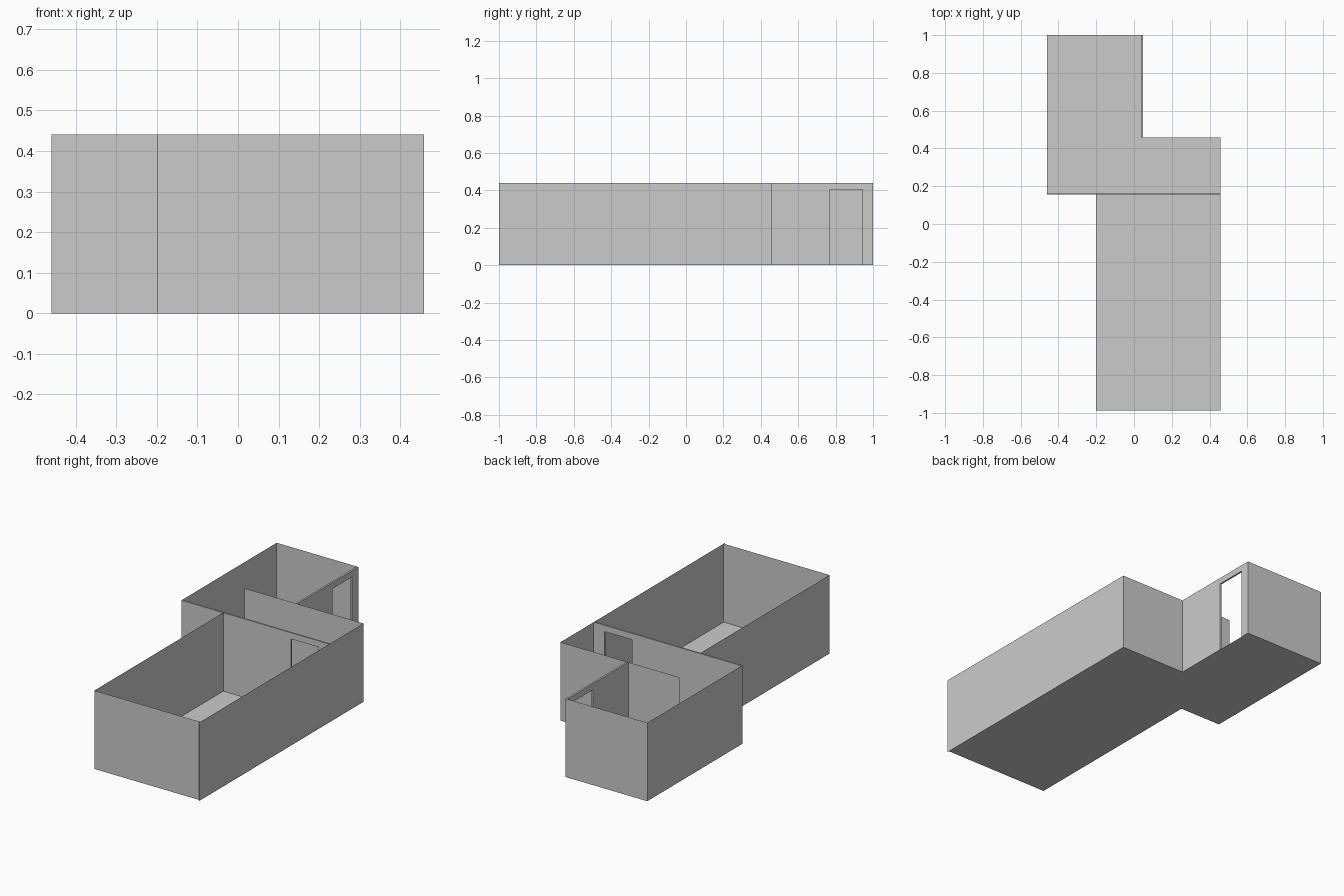
import bpy, bmesh
from mathutils import Vector

if "Cube" in bpy.data.objects:
    bpy.data.objects.remove(bpy.data.objects["Cube"])

H = 0.44        # wall height
DOOR_H = 0.405  # doorway height


def make_object(name, bm):
    mesh = bpy.data.meshes.new(name)
    bm.to_mesh(mesh)
    bm.free()
    obj = bpy.data.objects.new(name, mesh)
    bpy.context.collection.objects.link(obj)
    return obj


def polygon(name, points, extrude=None):
    """Flat polygon, optionally extruded into a solid."""
    bm = bmesh.new()
    face = bm.faces.new([bm.verts.new(p) for p in points])
    if extrude:
        ext = bmesh.ops.extrude_face_region(bm, geom=[face], use_keep_orig=True)
        moved = [v for v in ext["geom"] if isinstance(v, bmesh.types.BMVert)]
        bmesh.ops.translate(bm, verts=moved, vec=extrude)
        bmesh.ops.recalc_face_normals(bm, faces=bm.faces)
    return make_object(name, bm)


def wall(name, a, b):
    """Thin sheet wall between two plan points."""
    return polygon(name, [(*a, 0), (*b, 0), (*b, H), (*a, H)])


def door_wall(name, a, b, door, thickness):
    """Thick wall from a to b with a doorway between two distances along it."""
    a, b = Vector((*a, 0)), Vector((*b, 0))
    length, run = (b - a).length, (b - a).normalized()
    d0, d1 = door
    profile = [(0, 0), (d0, 0), (d0, DOOR_H), (d1, DOOR_H), (d1, 0),
               (length, 0), (length, H), (0, H)]
    return polygon(name, [a + run * s + Vector((0, 0, z)) for s, z in profile], thickness)


# Plan positions
L, R = -0.46, 0.458      # outer left and right
ML, MR = -0.20, 0.047    # main room left, back room right
F, B = -0.988, 1.0       # front and back walls
H0, H1 = 0.155, 0.458    # hall front and back

# Floor following the stepped outline
polygon("floor", [(ML, F, 0), (R, F, 0), (R, H1, 0), (MR, H1, 0),
                  (MR, B, 0), (L, B, 0), (L, H0, 0), (ML, H0, 0)])

# Main room walls
wall("main_front_wall", (ML, F), (R, F))
wall("main_left_wall", (ML, F), (ML, H0))
wall("right_wall", (R, -1.0), (R, H1))

# Hall and back room walls
wall("hall_left_wall", (L, H0), (L, B))
wall("back_wall", (L, B), (MR, B))
wall("hall_partition", (-0.28, H1), (R, H1))

# Thick walls with open doorways
door_wall("hall_door_wall", (L, H0), (R, H0), (0.68, 0.85), (0, 0.009, 0))
door_wall("back_room_door_wall", (MR, H1), (MR, B),
          (0.77 - H1, 0.945 - H1), (-0.01, 0, 0))
